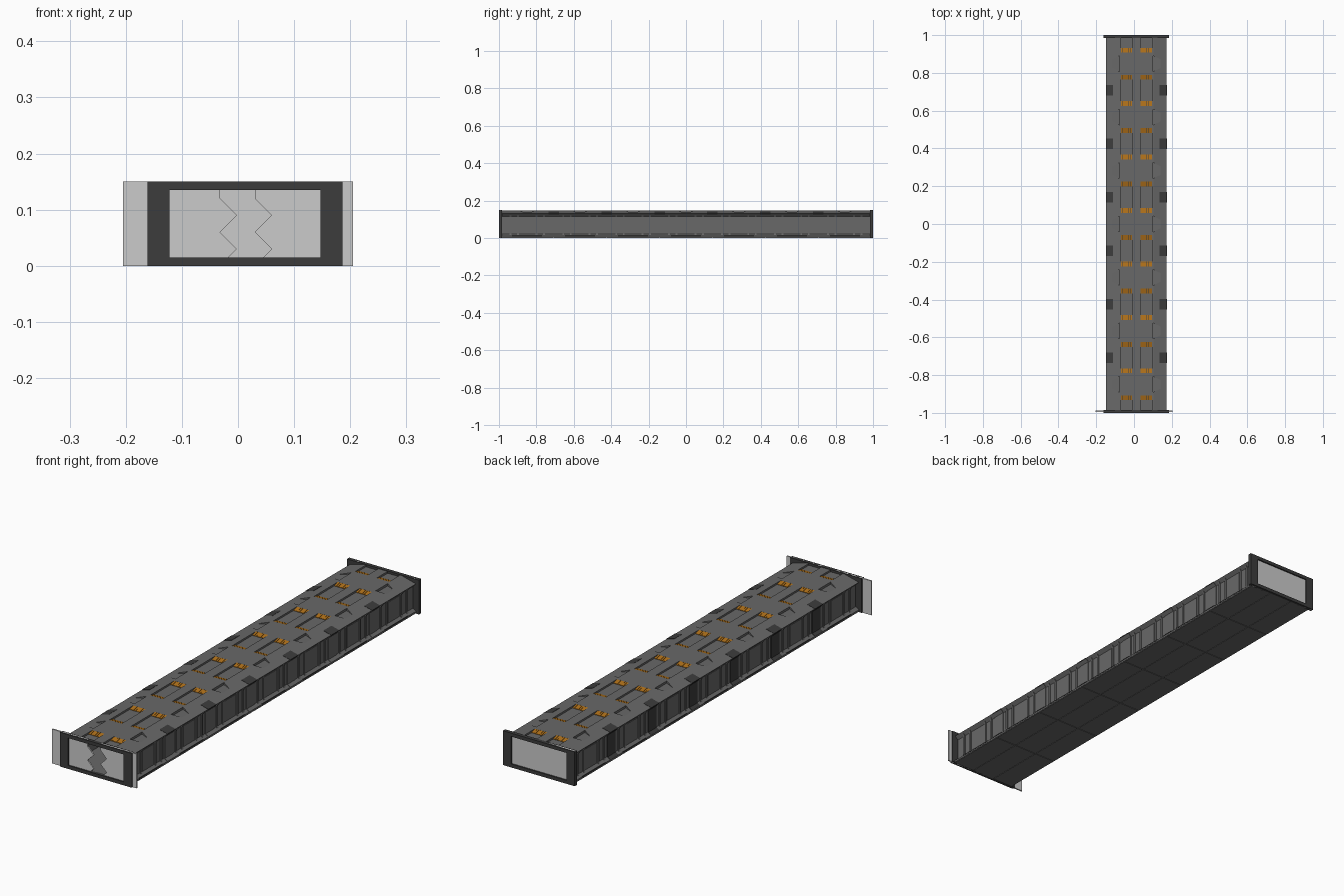
import bpy, bmesh

if "Cube" in bpy.data.objects:
    bpy.data.objects.remove(bpy.data.objects["Cube"])

CX = 0.0125      # the hull sits slightly right of centre
SEG = 0.283      # length of one repeating section


def material(name, r, g, b):
    m = bpy.data.materials.new(name)
    m.diffuse_color = (r, g, b, 1)
    m.use_nodes = True
    m.node_tree.nodes["Principled BSDF"].inputs["Base Color"].default_value = m.diffuse_color
    return m


HULL = material("hull_grey", 0.14, 0.14, 0.14)
DARK = material("dark_grey", 0.045, 0.045, 0.045)
ORANGE = material("vent_orange", 0.42, 0.16, 0.01)


def prism(bm, pts, axis, a, b):
    """Extrude a 2D outline along one axis, from a to b."""
    place = {'x': lambda u, v, t: (t + CX, u, v),
             'y': lambda u, v, t: (u + CX, t, v),
             'z': lambda u, v, t: (u + CX, v, t)}[axis]
    lo = [bm.verts.new(place(u, v, a)) for u, v in pts]
    hi = [bm.verts.new(place(u, v, b)) for u, v in pts]
    bm.faces.new(lo)
    bm.faces.new(hi[::-1])
    for i in range(len(pts)):
        j = (i + 1) % len(pts)
        bm.faces.new((lo[j], lo[i], hi[i], hi[j]))


def box(bm, x0, x1, y0, y1, z0, z1):
    prism(bm, [(x0, y0), (x1, y0), (x1, y1), (x0, y1)], 'z', z0, z1)


def finish(bm, name, mat=None):
    bmesh.ops.recalc_face_normals(bm, faces=bm.faces)
    me = bpy.data.meshes.new(name)
    bm.to_mesh(me)
    bm.free()
    ob = bpy.data.objects.new(name, me)
    bpy.context.collection.objects.link(ob)
    if mat:
        me.materials.append(mat)
    return ob


def mirrored(pts, s):
    return [(u * s, v) for u, v in pts]


pit_rows = [SEG * (k + 0.5) for k in range(-4, 4)]
section_rows = [SEG * k for k in range(-3, 4)]

# Hull shell: sloped roof edges, recessed walls, flared sill
half = [(0.16, 0.002), (0.16, 0.010), (0.145, 0.020), (0.145, 0.115),
        (0.16, 0.130), (0.09, 0.148)]
bm = bmesh.new()
prism(bm, half + mirrored(half, -1)[::-1], 'y', -0.99, 0.99)
hull = finish(bm, "corridor_hull", HULL)

# Cutter: inner passage, roof pits and trapezoid pockets
bm = bmesh.new()
box(bm, -0.1355, 0.1355, -1.1, 1.1, 0.015, 0.135)
for s in (-1, 1):
    for y in pit_rows:
        x0, x1 = sorted((s * 0.0225, s * 0.0825))
        box(bm, x0, x1, y - 0.0825, y + 0.0825, 0.140, 0.17)
    for y in section_rows:
        prism(bm, [(s * 0.088, y - 0.042), (s * 0.13, y - 0.022),
                   (s * 0.13, y + 0.022), (s * 0.088, y + 0.042)], 'z', 0.138, 0.17)
cutter = finish(bm, "hull_cutter", HULL)
cutter.hide_render = True
cutter.hide_viewport = True
mod = hull.modifiers.new("cut", 'BOOLEAN')
mod.object = cutter
mod.operation = 'DIFFERENCE'
mod.solver = 'EXACT'

# Orange sloped vents at both ends of each pit, with raised fins
bm = bmesh.new()
back = bmesh.new()
for y in pit_rows:
    for e in (-1, 1):
        yo, yi = y + e * 0.0825, y + e * 0.0575
        if abs(yo) > 0.98:
            continue
        for s in (-1, 1):
            x0, x1 = sorted((s * 0.0225, s * 0.0825))
            prism(back, [(yo, 0.1395), (yi, 0.1395), (yi, 0.1405), (yo, 0.1460)], 'x', x0, x1)
            for i in range(6):
                x = x0 + 0.0005 + i * 0.01
                prism(bm, [(yo, 0.1400), (yi, 0.1400), (yi, 0.1420), (yo, 0.1478)],
                      'x', x, x + 0.009)
finish(bm, "vent_fins", ORANGE)
finish(back, "vent_backs", DARK)

# Dark clamps on the roof edges; on the left they run down the wall
roof_strip = [(0.123, 0.137), (0.123, 0.1405), (0.161, 0.1308), (0.161, 0.128), (0.15, 0.126)]
wall_strip = [(0.161, 0.129), (0.148, 0.115), (0.148, 0.020), (0.161, 0.012),
              (0.140, 0.012), (0.140, 0.127)]
dark, grey = bmesh.new(), bmesh.new()
for y in pit_rows[1:-1]:
    for s in (-1, 1):
        prism(dark, mirrored(roof_strip, s), 'y', y - 0.028, y + 0.028)
        prism(dark if s < 0 else grey, mirrored(wall_strip, s), 'y', y - 0.028, y + 0.028)
finish(dark, "edge_clamps", DARK)
finish(grey, "wall_clamps", HULL)

# Raised wall panels and ribs, repeated per section
bm = bmesh.new()
rib = [(0.140, 0.016), (0.152, 0.016), (0.149, 0.022), (0.149, 0.113),
       (0.155, 0.122), (0.140, 0.122)]
for y in section_rows:
    for s in (-1, 1):
        x0, x1 = sorted((s * 0.140, s * 0.147))
        box(bm, x0, x1, y - 0.04, y + 0.04, 0.021, 0.112)
        for d in (-0.09, -0.05, 0.05, 0.09):
            prism(bm, mirrored(rib, s), 'y', y + d - 0.005, y + d + 0.005)
finish(bm, "wall_ribs", HULL)

# Dark sill strips and underside floor plates
bm = bmesh.new()
for y in section_rows:
    for s in (-1, 1):
        x0, x1 = sorted((s * 0.15, s * 0.1605))
        box(bm, x0, x1, y - 0.08, y + 0.08, 0.006, 0.012)
finish(bm, "sill_strips", DARK)
bm = bmesh.new()
for y in section_rows:
    for x0, x1 in ((-0.158, -0.057), (-0.055, 0.055), (0.057, 0.158)):
        box(bm, x0, x1, y - 0.14, y + 0.14, 0.0, 0.004)
finish(bm, "floor_plates", HULL)

# End frames around the door openings
bm = bmesh.new()
for s in (-1, 1):
    y0, y1 = sorted((s * 0.984, s * 1.0))
    for side in (-1, 1):
        x0, x1 = sorted((side * 0.1345, side * 0.174))
        box(bm, x0, x1, y0, y1, 0, 0.15)
    box(bm, -0.1345, 0.1345, y0, y1, 0, 0.015)
    box(bm, -0.1345, 0.1345, y0, y1, 0.135, 0.15)
finish(bm, "end_frames", DARK)

# Zigzag sliding doors: front pair ajar, back pair shut
zig = [(0.0, 0.15), (0.0, 0.12), (0.03, 0.09), (0.0, 0.06), (0.03, 0.03), (0.0, 0.0)]


def door(name, edge, outer, y):
    bm = bmesh.new()
    pts = [(edge - CX + u, v) for u, v in zig]
    prism(bm, pts + [(outer - CX, 0.0), (outer - CX, 0.15)], 'y', y - 0.003, y + 0.003)
    finish(bm, name)


door("front_door_left", -0.032, -0.205, -0.991)
door("front_door_right", 0.030, 0.205, -0.991)
door("back_door_left", -0.001, -0.16, 0.991)
door("back_door_right", -0.001, 0.178, 0.991)
